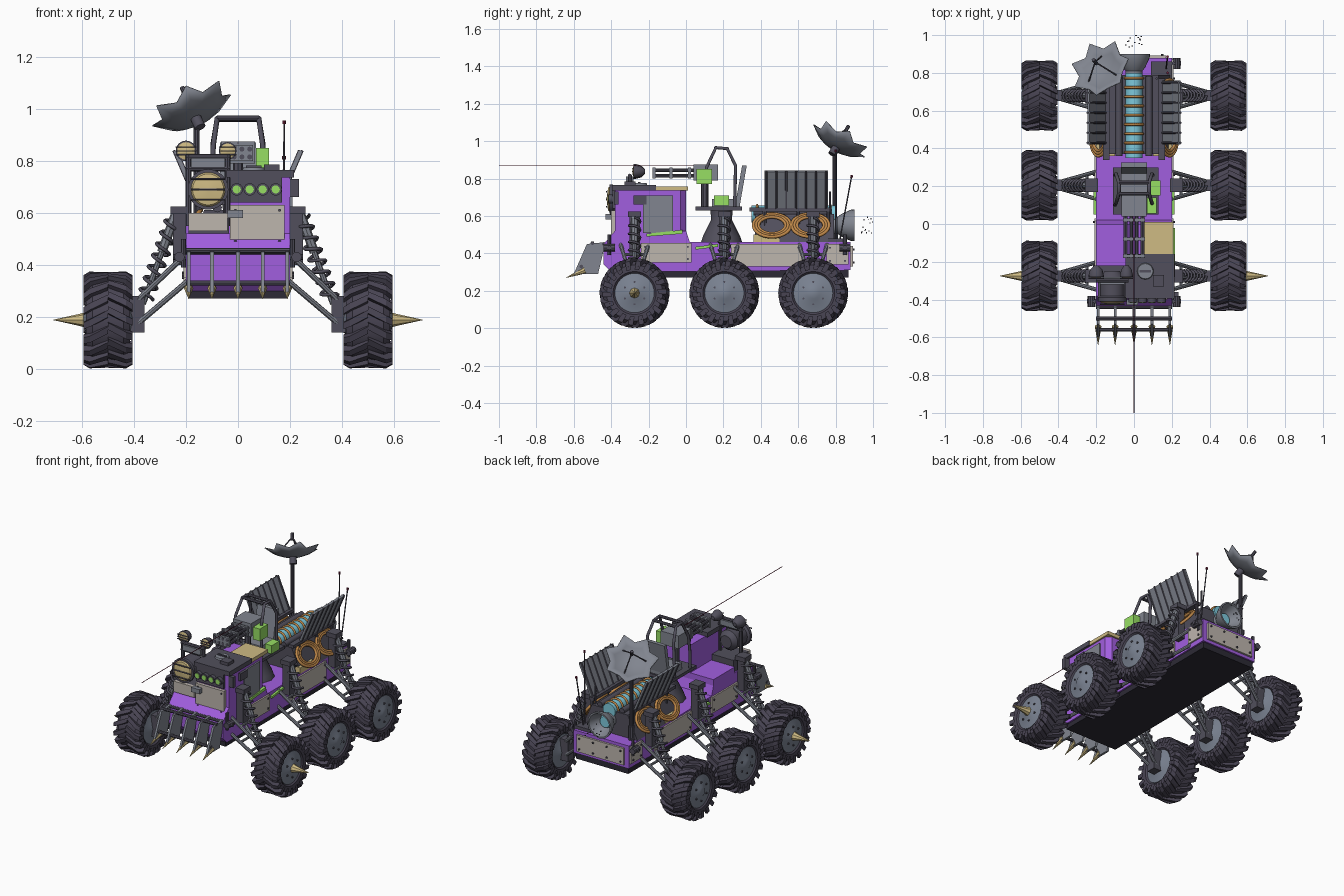
import bpy, random
from math import sin, cos, pi, radians
from mathutils import Vector as V

if "Cube" in bpy.data.objects:
    bpy.data.objects.remove(bpy.data.objects["Cube"])

random.seed(4)

def mat(name, r, g, b):
    m = bpy.data.materials.new(name)
    m.diffuse_color = (*[(c / 255) ** 2.2 for c in (r, g, b)], 1)
    m.use_nodes = True
    m.node_tree.nodes["Principled BSDF"].inputs["Base Color"].default_value = m.diffuse_color
    return m

PURPLE, TIRE, DARK = mat("purple", 160, 95, 222), mat("tire", 74, 70, 84), mat("dark", 82, 80, 92)
STEEL, BEIGE, GREEN = mat("steel", 128, 132, 142), mat("plate", 188, 180, 172), mat("green", 150, 222, 100)
SAND, ORANGE, CYAN = mat("sand", 205, 185, 130), mat("hose", 190, 135, 75), mat("cyan", 125, 200, 220)
HUB, RED, BLACK = mat("hub", 122, 130, 145), mat("red", 110, 35, 60), mat("black", 48, 46, 56)

# ---------- helpers ----------
def obj(name, vs, fs, m=None, smooth=False):
    me = bpy.data.meshes.new(name)
    me.from_pydata([tuple(v) for v in vs], [], fs)
    me.update()
    import bmesh
    bm = bmesh.new()
    bm.from_mesh(me)
    bmesh.ops.recalc_face_normals(bm, faces=bm.faces)
    bm.to_mesh(me)
    bm.free()
    if smooth:
        me.polygons.foreach_set("use_smooth", [True] * len(me.polygons))
        me.set_sharp_from_angle(angle=radians(35))
    if m:
        me.materials.append(m)
    o = bpy.data.objects.new(name, me)
    bpy.context.collection.objects.link(o)
    return o

def prism(name, pts, axis, a, b, m=None):
    def put(p, t):
        return {'x': (t, p[0], p[1]), 'y': (p[0], t, p[1]), 'z': (p[0], p[1], t)}[axis]
    n = len(pts)
    fs = [tuple(range(n)), tuple(range(n, 2 * n))] + [(i, (i + 1) % n, n + (i + 1) % n, n + i) for i in range(n)]
    return obj(name, [put(p, a) for p in pts] + [put(p, b) for p in pts], fs, m)

def box(name, x, y, z, m=None):
    return prism(name, [(x[0], y[0]), (x[1], y[0]), (x[1], y[1]), (x[0], y[1])], 'z', z[0], z[1], m)

def spin(p, axis, prof, seg, vs, fs):
    q, o = V(axis).to_track_quat('Z', 'Y'), len(vs)
    for h, r in prof:
        vs += [V(p) + q @ V((r * cos(2 * pi * i / seg), r * sin(2 * pi * i / seg), h)) for i in range(seg)]
    for k in range(len(prof) - 1):
        fs += [(o + k * seg + i, o + k * seg + (i + 1) % seg, o + (k + 1) * seg + (i + 1) % seg, o + (k + 1) * seg + i) for i in range(seg)]
    fs += [tuple(range(o, o + seg)), tuple(range(o + (len(prof) - 1) * seg, o + len(prof) * seg))]

def lathe(name, p, axis, prof, m=None, seg=24):
    vs, fs = [], []
    spin(p, axis, prof, seg, vs, fs)
    return obj(name, vs, fs, m, True)

def rods(name, segs, m=None, seg=8):
    vs, fs = [], []
    for p, q, r, *r2 in segs:
        d = V(q) - V(p)
        spin(p, d, [(0, r), (d.length, r2[0] if r2 else r)], seg, vs, fs)
    return obj(name, vs, fs, m, True)

def tube(name, pts, r, m=None, cyclic=False):
    c = bpy.data.curves.new(name, 'CURVE')
    c.dimensions, c.bevel_depth, c.bevel_resolution = '3D', r, 1
    s = c.splines.new('POLY')
    s.points.add(len(pts) - 1)
    for sp, p in zip(s.points, pts):
        sp.co = (*p, 1)
    s.use_cyclic_u = cyclic
    t = bpy.data.objects.new(name, c)
    me = bpy.data.meshes.new_from_object(t)
    me.materials.clear()
    if m:
        me.materials.append(m)
    o = bpy.data.objects.new(name, me)
    bpy.context.collection.objects.link(o)
    bpy.data.objects.remove(t)
    return o

def ring(name, c, u, w, r, m):
    return tube(name, [V(c) + V(u) * cos(2 * pi * i / 28) + V(w) * sin(2 * pi * i / 28) for i in range(28)], r, m, True)

# ---------- wheels with chevron lugs ----------
LUG = [(0, .155, .184, 0), (.07, .155, .187, .2), (.095, .145, .172, .27), (.094, .125, .142, .3)]
def wheel(s, y):
    c = V((s * .5, y, .188))
    lathe("tire", c - V((.0, 0, 0)), (1, 0, 0), [(-.07, .1), (-.085, .115), (-.085, .15), (-.06, .168), (.06, .168),
          (.085, .15), (.085, .115), (.07, .1)], TIRE, 36)
    vs, fs = [], []
    for side in (-1, 1):
        for k in range(18):
            o, a0 = len(vs), 2 * pi * (k + side * .12) / 18
            for x, r0, r1, a in LUG:
                for r, w in ((r0, -.09), (r1, -.075), (r1, .075), (r0, .09)):
                    t = a0 - a + w
                    vs.append(c + V((side * x, r * sin(t), r * cos(t))))
            fs += [(o, o + 1, o + 2, o + 3), (o + 12, o + 13, o + 14, o + 15)]
            fs += [(o + 4 * j + i, o + 4 * j + (i + 1) % 4, o + 4 * j + 4 + (i + 1) % 4, o + 4 * j + 4 + i) for j in range(3) for i in range(4)]
    obj("tread_lugs", vs, fs, TIRE)
    for d in (s, -s):
        lathe("hub_disc", c, (d, 0, 0), [(.05, .1), (.078, .105), (.08, .098), (.088, .04), (.094, .03), (.095, .001)], HUB, 32)
    bolts = [c + V((s * .08, .06 * sin(i * pi / 3), .06 * cos(i * pi / 3))) for i in range(6)]
    rods("hub_bolts", [(b, b + V((s * .012, 0, 0)), .006) for b in bolts], DARK, 6)

def suspension(s, y):
    box("knuckle", (s * .36, s * .42), (y - .03, y + .03), (.14, .28), DARK)
    arms = []
    for zi, zo in ((.45, .26), (.34, .17)):
        for d in (-1, 1):
            arms.append(((s * .19, y + d * .075, zi), (s * .39, y + d * .018, zo), .011))
        for t in (.3, .6):
            w = .075 - t * .057
            x, z = s * (.19 + .2 * t), zi + (zo - zi) * t
            arms.append(((x, y - w, z), (x, y + w, z), .008))
    rods("suspension_arms", arms, STEEL)
    a, b = V((s * .235, y, .61)), V((s * .365, y, .25))
    u = (b - a).normalized().cross(V((0, 1, 0)))
    pts = [a.lerp(b, .08 + .85 * i / 84) + (u * cos(i * pi / 6) + V((0, 1, 0)) * sin(i * pi / 6)) * .03 for i in range(85)]
    tube("spring", pts, .007, DARK)
    rods("damper", [(a, b, .011), (a, a.lerp(b, .45), .018)], STEEL)
    box("spring_tower", (s * .2, s * .25), (y - .028, y + .028), (.4, .6), DARK)
    box("tower_cap", (s * .19, s * .26), (y - .035, y + .035), (.595, .625), DARK)

for s in (-1, 1):
    for y in (-.275, .205, .68):
        wheel(s, y)
        suspension(s, y)
    lathe("wheel_spike", (s * .585, -.275, .188), (s, 0, 0), [(0, .03), (.03, .022), (.125, .001)], SAND, 8)

# ---------- hull, armour plates ----------
prism("hull", [(-.4, .3), (-.44, .34), (-.44, .45), (-.38, .52), (0, .52), (.02, .46), (.88, .46), (.88, .31)], 'x', -.2, .2, PURPLE)
box("belly_plate", (-.19, .19), (-.4, .87), (.27, .31), BLACK)
for s in (-1, 1):
    for y0, y1, z0, z1 in ((-.24, .03, .35, .455), (.24, .62, .33, .45), (.75, .87, .34, .45)):
        box("side_armour", (s * .198, s * .21), (y0, y1), (z0, z1), BEIGE)
        rods("side_rivets", [((s * .2, y, z), (s * .216, y, z), .006) for y in (y0 + .02, y1 - .02) for z in (z0 + .02, z1 - .02)], DARK, 6)
    for y in (-.41, .85):
        rods("corner_lamp", [((s * .19, y, .43), (s * .25, y, .43), .012), ((s * .225, y - .03, .43), (s * .225, y + .03, .43), .02)], DARK, 10)
        rods("tow_post", [((s * .21, y, .39), (s * .21, y, .5), .01)], DARK)
    prism("green_stripe", [(.05, .42), (.17, .435), (.17, .45), (.05, .435)], 'x', s * .2, s * .214, GREEN)
box("rear_armour", (-.17, .17), (.87, .893), (.33, .44), BEIGE)
rods("rear_rivets", [((x, .88, z), (x, .9, z), .006) for x in (-.15, -.05, .05, .15) for z in (.35, .42)], DARK, 6)

# ---------- front fork blade ----------
for x in (-.19, -.1, 0, .095, .19):
    prism("fork_plate", [(-.43, .46), (-.53, .45), (-.6, .29), (-.47, .29)], 'x', x - .007, x + .007, STEEL)
    rods("fork_tooth", [((x, -.54, .31), (x, -.64, .27), .018, .001)], SAND)
rods("fork_bars", [((-.2, y, z), (.2, y, z), .01) for y, z in ((-.44, .45), (-.5, .455), (-.56, .33))], DARK)

# ---------- driver cab on the right half ----------
prism("cab", [(-.03, -.38), (.2, -.38), (.2, -.03), (.17, 0), (-.03, 0)], 'z', .5, .74, PURPLE)
box("cab_roof", (-.045, .215), (-.395, -.16), (.735, .765), DARK)
box("roof_hatch_plate", (.05, .21), (-.165, .01), (.735, .758), SAND)
lathe("roof_hatch", (.06, -.25, .76), (0, 0, 1), [(0, .045), (.015, .04)], STEEL)
box("hatch_slot", (.03, .09), (-.256, -.244), (.77, .782), DARK)
box("roof_box", (.1, .16), (-.33, -.27), (.76, .785), DARK)
box("cab_front_plate", (-.03, .178), (-.4, -.375), (.47, .63), BEIGE)
rods("cab_rivets", [((x, -.39, z), (x, -.406, z), .006) for x in (-.01, .16) for z in (.49, .61)], DARK, 6)
box("lamp_panel", (-.03, .17), (-.392, -.375), (.64, .735), DARK)
rods("headlamps", [((x, -.385, .69), (x, -.415, .69), .024) for x in (-.005, .045, .095, .145)], DARK, 14)
rods("headlamp_glass", [((x, -.41, .69), (x, -.418, .69), .016) for x in (-.005, .045, .095, .145)], GREEN, 12)
box("cab_door", (.198, .21), (-.23, -.07), (.51, .71), STEEL)
box("door_window", (.2, .216), (-.28, -.21), (.66, .71), DARK)
prism("door_stripe", [(-.21, .49), (-.02, .505), (-.02, .525), (-.21, .505)], 'x', .2, .217, GREEN)
box("side_mirror", (.2, .235), (-.385, -.36), (.66, .73), DARK)

# ---------- searchlight mount on the left half ----------
box("mount_base", (-.19, -.035), (-.38, -.22), (.5, .6), DARK)
box("left_step", (-.2, -.03), (-.22, 0), (.5, .56), PURPLE)
box("mount_plate", (-.19, -.04), (-.4, -.38), (.53, .6), BEIGE)
lathe("searchlight", (-.115, -.25, .69), (0, -1, 0), [(0, .04), (.03, .065), (.13, .065), (.14, .078), (.16, .078)], DARK)
lathe("searchlight_lens", (-.115, -.405, .69), (0, -1, 0), [(0, .07), (.012, .06), (.02, .001)], SAND)
rods("lens_guard", [((-.18, -.425, z), (-.05, -.425, z), .004) for z in (.65, .69, .73)], DARK, 6)
rods("mount_frame", [((x, -.3, .55), (x, -.3, .82), .011) for x in (-.19, -.04)] + [((-.2, -.3, z), (-.03, -.3, z), .011) for z in (.77, .815)], DARK)
box("frame_grille", (-.18, -.05), (-.32, -.28), (.775, .81), STEEL)
for x, r in ((-.2, .04), (-.04, .034)):
    lathe("work_lamp", (x, -.22, .838), (0, -1, 0), [(0, .012), (.02, r * .8), (.05, r), (.06, r)], DARK, 16)
    lathe("work_lamp_lens", (x, -.28, .838), (0, -1, 0), [(0, r * .85), (.008, .001)], SAND, 16)
    rods("work_lamp_bars", [((x - r, -.287, .838 + d), (x + r, -.287, .838 + d), .003) for d in (-.015, 0, .015)], DARK, 6)
box("small_lamp", (-.04, .02), (-.43, -.4), (.58, .61), STEEL)

# ---------- gun, aiming beam ----------
rods("gun_barrels", [((x, -.18, z), (x, .06, z), .01) for x in (-.045, -.015, .015, .045) for z in (.815, .845)], DARK)
for y in (-.17, -.08, .02):
    box("barrel_clamp", (-.058, .058), (y - .008, y + .008), (.8, .86), STEEL)
box("gun_receiver", (-.065, .065), (.04, .17), (.79, .875), STEEL)
rods("gun_post", [((0, .1, .64), (0, .1, .8), .02)], DARK)
rods("aiming_beam", [((0, -1, .868), (0, .05, .868), .002)], RED, 6)
box("ammo_box", (.07, .12), (.055, .14), (.77, .85), GREEN)
box("ammo_box", (.09, .14), (.15, .23), (.655, .71), GREEN)

# ---------- gunner seat ----------
lathe("seat_pedestal", (0, .19, .46), (0, 0, 1), [(0, .11), (.03, .1), (.12, .055), (.17, .06)], DARK, 12)
box("seat_platform", (-.11, .13), (.05, .3), (.63, .65), DARK)
box("seat_cushion", (-.07, .07), (.14, .29), (.65, .69), STEEL)
prism("seat_back", [(.265, .67), (.29, .67), (.325, .87), (.3, .87)], 'x', -.07, .07, STEEL)
for x in (-.1, .1):
    tube("roll_bar_side", [(x, .1, .65), (x, .1, .74), (x * .95, .11, .86), (x * .8, .16, .965), (x * .8, .22, .96), (x * .95, .265, .87), (x, .26, .65)], .01, DARK)
rods("roll_bar_cross", [((-.08, y, z), (.08, y, z), .01) for y, z in ((.16, .965), (.22, .96))], DARK)

# ---------- engine, hoses, side panels ----------
prism("engine_block", [(-.2, .46), (-.13, .61), (.13, .61), (.2, .46)], 'y', .37, .79, DARK)
rods("coolant_tube", [((0, .35, .61), (0, .8, .61), .045)], CYAN, 20)
for i in range(9):
    ring("coolant_band", (0, .38 + i * .049, .61), (.048, 0, 0), (0, 0, .048), .007, ORANGE)
for s in (-1, 1):
    box("sand_crate", (s * .1, s * .2), (.36, .5), (.46, .49 + .01), SAND)
    rods("engine_pipe", [((s * .08, .36, .62), (s * .08, .78, .62), .018)], DARK, 12)
    for y in (.46, .665):
        for r in (1, .86, .72):
            ring("hose_coil", (s * .187, y, .55), (0, .1 * r, 0), (-s * .045 * r, 0, .062 * r), .009, ORANGE)
    box("panel_rail", (s * .13, s * .165), (.34, .77), (.625, .645), DARK)
    prism("side_panel", [(s * .15, .64), (s * .162, .636), (s * .247, .836), (s * .235, .842)], 'y', .42, .76, STEEL)
    rods("panel_ribs", [((s * (.156 + d), .43 + i * .053, .64), (s * (.242 + d), .43 + i * .053, .84), .006) for i in range(7) for d in (-.006, .006)], DARK, 6)
    rods("rail_posts", [((s * .15, y, .5), (s * .15, y, .63), .01) for y in (.42, .6, .76)], DARK)

# ---------- exhaust nozzle and sparks ----------
lathe("nozzle", (0, .78, .55), (0, 1, 0), [(0, .045), (.03, .045), (.05, .06), (.1, .083), (.12, .085), (.12, .075), (.06, .05), (.05, .04)], STEEL)
lathe("nozzle_core", (0, .82, .55), (0, 1, 0), [(0, .045), (.025, .035)], CYAN)
sp = [V((random.uniform(-.05, .05), .935 + .06 * i / 13, .55 + random.uniform(-.05, .05))) for i in range(14)]
rods("sparks", [(p, p + V((0, .005, 0)), .004) for p in sp], DARK, 6)

# ---------- dish and antennas ----------
rods("dish_mast", [((-.16, .795, .45), (-.16, .795, .94), .012), ((-.16, .795, .45), (-.16, .795, .55), .018)], DARK, 10)
n = V((-.36, .46, .8)).normalized()
q, base = n.to_track_quat('Z', 'Y'), V((-.162, .802, .965))
N, vs = 14, [base]
for f in (.33, .66, 1):
    for i in range(N):
        r = f * (.165 if i % 2 == 0 else (.165 - .04 * f))
        vs.append(base + q @ V((r * cos(2 * pi * i / N), r * sin(2 * pi * i / N), 2.2 * r * r)))
fs = [(0, 1 + i, 1 + (i + 1) % N) for i in range(N)]
fs += [(1 + k * N + i, 1 + k * N + (i + 1) % N, 1 + k * N + N + (i + 1) % N, 1 + k * N + N + i) for k in range(2) for i in range(N)]
obj("dish", vs, fs, STEEL, True).modifiers.new("thick", 'SOLIDIFY').thickness = .005
tip = base + n * .12
rods("dish_feed", [(base + q @ V((.09 * cos(a), .09 * sin(a), .018)), tip, .004) for a in (0, 2.1, 4.2)] + [(tip - n * .02, tip + n * .025, .01)], DARK)
rods("dish_joint", [(base - n * .045, base, .022)], DARK, 12)
rods("antennas", [((.12, .77, .46), (.12, .77, .73), .006), ((.17, .82, .46), (.177, .885, .81), .004), ((.175, .8, .46), (.178, .8, .95), .004)], DARK, 6)
rods("antenna_tips", [((.177, .885, .805), (.177, .886, .818), .007), ((.178, .8, .942), (.178, .8, .956), .007)], RED)
box("antenna_base", (.09, .2), (.76, .86), (.46, .48), DARK)
